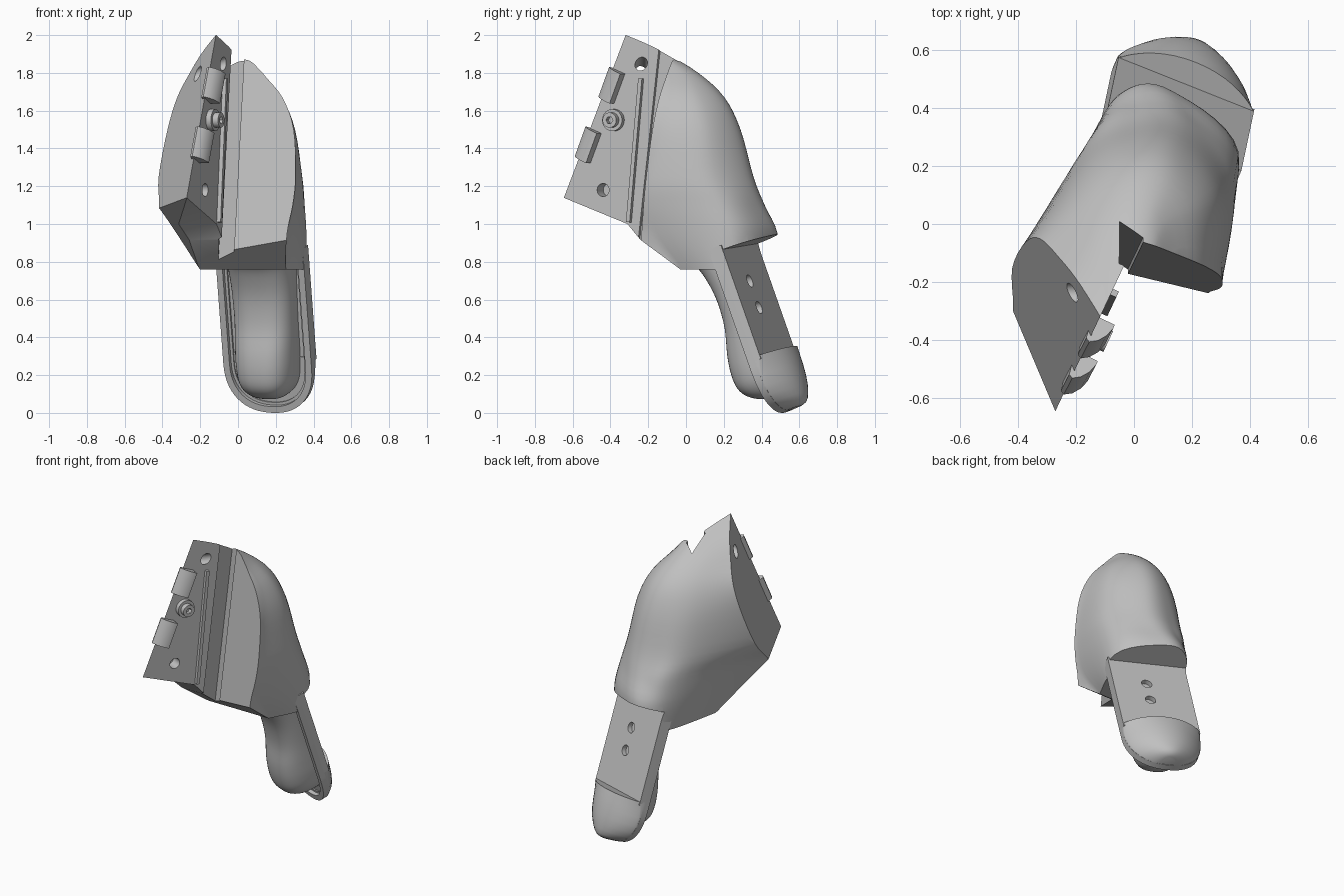
import bpy, bmesh, math
from mathutils import Vector

if "Cube" in bpy.data.objects:
    bpy.data.objects.remove(bpy.data.objects["Cube"])

V = Vector
grey = bpy.data.materials.new("plain grey")
grey.diffuse_color = (0.53, 0.53, 0.53, 1)
grey.use_nodes = True
grey.node_tree.nodes["Principled BSDF"].inputs["Base Color"].default_value = grey.diffuse_color


def finish(name, bm):
    bmesh.ops.recalc_face_normals(bm, faces=bm.faces)
    me = bpy.data.meshes.new(name)
    bm.to_mesh(me)
    bm.free()
    ob = bpy.data.objects.new(name, me)
    bpy.context.collection.objects.link(ob)
    me.materials.append(grey)
    return ob


def loft(name, rings):
    bm = bmesh.new()
    vs = [[bm.verts.new(p) for p in r] for r in rings]
    n = len(vs[0])
    for a, b in zip(vs, vs[1:]):
        for i in range(n):
            bm.faces.new((a[i], a[(i + 1) % n], b[(i + 1) % n], b[i]))
    bm.faces.new(vs[0])
    bm.faces.new(vs[-1])
    return finish(name, bm)


def spline(pts, n):
    out = []
    for i in range(len(pts) - 1):
        p0, p1, p2, p3 = pts[max(i - 1, 0)], pts[i], pts[i + 1], pts[min(i + 2, len(pts) - 1)]
        for k in range(n):
            t = k / n
            out.append(0.5 * (2 * p1 + (p2 - p0) * t + (2 * p0 - 5 * p1 + 4 * p2 - p3) * t * t
                              + (3 * p1 - p0 - 3 * p2 + p3) * t ** 3))
    return out + [pts[-1]]


def cut(ob, cutter):
    m = ob.modifiers.new("cut", 'BOOLEAN')
    m.operation, m.solver, m.object = 'DIFFERENCE', 'EXACT', cutter
    bpy.context.view_layer.objects.active = ob
    bpy.ops.object.modifier_apply(modifier=m.name)
    bpy.data.objects.remove(cutter, do_unlink=True)


def box(name, c, ax, size):
    x, y, z = [a * (s / 2) for a, s in zip(ax, size)]
    return loft(name, [[c + k * z - x - y, c + k * z + x - y, c + k * z + x + y, c + k * z - x + y]
                       for k in (-1, 1)])


def cylinder(name, c, axis, r, length, n=24):
    q = V(axis).normalized().to_track_quat('Z', 'Y')
    return loft(name, [[c + q @ V((r * math.cos(2 * math.pi * i / n), r * math.sin(2 * math.pi * i / n), h))
                        for i in range(n)] for h in (-length / 2, length / 2)])


def half_space(p, n):
    q = V(n).normalized().to_track_quat('Z', 'Y')
    return box("cutter", V(p) + q @ V((0, 0, 2)), [q @ V(a) for a in ((1, 0, 0), (0, 1, 0), (0, 0, 1))], (4, 4, 4))


# Finger frame: u across, v up, d towards the back
b = V((-0.07, -0.33, 0.94)).normalized()
w = V((0.924, -0.367, -0.062))
w = (w - b * w.dot(b)).normalized()
nb = b.cross(w)
UC, D0 = -0.03, 0.592


def F(u, v, d):
    return w * u + b * v + nb * d


# Main shell: horizontal sections through the back surface
sections = [
    (0.76, [(-.20, -.03), (-.13, .28), (-.05, .44), (.10, .46), (.36, .26), (.25, -.04)]),
    (0.95, [(-.30, -.15), (-.15, .29), (-.03, .46), (.13, .46), (.36, .24), (.26, -.19)]),
    (1.10, [(-.38, -.22), (-.15, .30), (.02, .41), (.18, .38), (.35, .18), (.29, -.21)]),
    (1.25, [(-.42, -.15), (-.18, .24), (.00, .345), (.18, .33), (.335, .12), (.305, -.20)]),
    (1.50, [(-.38, -.07), (-.17, .19), (.00, .28), (.15, .265), (.29, .10), (.295, -.14)]),
    (1.67, [(-.325, -.055), (-.14, .13), (.00, .20), (.12, .18), (.215, .06), (.235, -.10)]),
    (1.80, [(-.26, -.125), (-.135, .0), (-.03, .06), (.05, .055), (.10, .0), (.13, -.10)]),
    (1.91, [(-.195, -.21), (-.115, -.16), (-.05, -.125), (-.01, -.12), (.04, -.15), (.06, -.20)]),
    (2.015, [(-.11, -.34), (-.10, -.335), (-.09, -.33), (-.07, -.335), (-.05, -.35), (-.04, -.38)]),
]
rings = []
for z, pts in sections:
    pts = [V((x, y, z)) for x, y in pts]
    arc = spline(pts, 7)
    rings.append([pts[0] + V((-.29, -.54, 0))] + arc + [pts[-1] + V((0, -.55, 0))])
cols = [spline(list(c), 4) for c in zip(*rings)]
body = loft("main_shell", [list(r) for r in zip(*cols)])

# Flat side face and the underside
P1 = V((-.27, -.65, 1.14))
cut(body, half_space(P1, (-.396, -.147, .127)))
cut(body, half_space(P1, (-.074, -.045, -.086)))
under = [(-1.2, 1.36), (-.65, 1.14), (-.31, 1.0), (-.24, .915), (-.03, .76), (-.03, .2), (-1.2, .2)]
cut(body, loft("cutter", [[V((x, y, z)) for y, z in under] for x in (-1.5, 1.5)]))


# Corner between the mounting face and the front face, following a sloped line
def corner(z):
    return V((.005, -.06, 0)) + V((.052, .108, 0)) * (z - 1.84) + V((0, 0, z))


cut(body, loft("cutter", [[corner(z), corner(z) + V((-.47, -1, 0)), corner(z) + V((1, -1.2, 0)),
                           corner(z) + V((.95, -.25, 0))] for z in (.5, 2.3)]))
# V groove in that corner
cut(body, loft("cutter", [[corner(z) + V(o) for o in ((-.055, .07, 0), (.025, .01, 0), (.025, -.04, 0),
                                                     (-.03, -.10, 0), (-.06, -.085, 0))] for z in (.5, 2.3)]))
# Recess for the back pad, leaving a lip above it
cut(body, box("cutter", F(0, -.275, D0 + .5), (w, b, nb), (3, 2, 1)))

# Mounting face holes
nA = V((.905, -.425, 0)).normalized()


def on_face(y, z):
    return V((-.27 + .47 * (y + .65), y, z))


cut(body, cylinder("cutter", V((-.15, -.237, 1.82)), (.155, 0, .06), .033, .5))
cut(body, cylinder("cutter", on_face(-.44, 1.18), nA, .035, .16))

# Hinge tabs, rail and bolt on the mounting face
e = V((.172, .334, .927)).normalized()
f = e.cross(nA).normalized()
for i, (y, z) in enumerate(((-.395, 1.735), (-.52, 1.42))):
    c = on_face(y, z)
    prof = [(-.04, -.015), (.05, -.03), (.05, .055), (.035, .055), (.0, .045), (-.03, .025), (-.048, 0)]
    loft(f"hinge_tab_{i + 1}", [[c + f * p + nA * q + e * k for p, q in prof] for k in (-.085, .085)])
r0, r1 = on_face(-.235, 1.77), on_face(-.30, 1.01)
up = (r1 - r0).normalized()
box("rail", (r0 + r1) / 2, (up, nA, nA.cross(up).normalized()), ((r1 - r0).length, .04, .022))
bc = on_face(-.38, 1.55)
cylinder("bolt_flange", bc + nA * .012, nA, .058, .03, 32)
bolt = cylinder("bolt_head", bc + nA * .02, nA, .04, .08, 32)
cut(bolt, cylinder("cutter", bc + nA * .06, nA, .02, .06, 6))


# Finger back plate and rim
def half_width(v, hw=.252, lo=-.183, k=2.3):
    if v >= .08:
        return hw
    t = min(1, (.08 - v) / (.08 - lo))
    return hw * (1 - t ** k) ** (1 / k)


def outline(off, top=.75):
    n = 28
    pts = [(UC + .252 - off, top)]
    for i in range(n + 1):
        a = math.pi * i / n
        c, s = math.cos(a), math.sin(a)
        pts.append((UC + (.252 - off) * math.copysign(abs(c) ** .87, c), .08 - (.263 - off) * s ** .87))
    return pts + [(UC - .252 + off, top)]


def slab(name, off, d0, d1, top=.75):
    return loft(name, [[F(u, v, d) for u, v in outline(off, top)] for d in (d0, d1)])


plate = slab("finger_plate", 0, .553, D0)
cut(plate, half_space(F(0, .11, 0), -b))
for v in (.533, .384):
    cut(plate, cylinder("cutter", F(0, v, D0), nb, .034, .3))
rim = slab("finger_rim", 0, .515, .556)
cut(rim, slab("cutter", .035, .4, .7, .9))
inner_rim = slab("inner_rim", .035, .54, .557)
cut(inner_rim, slab("cutter", .05, .4, .7, .9))

# Fingertip pad: domed back surface running down to the rim
rings = []
for v, top, edge in ((.132, .68, .588), (.08, .684, .57), (.03, .685, .56), (-.03, .683, .556), (-.08, .678, .554),
                     (-.12, .67, .553), (-.15, .662, .552), (-.17, .648, .552), (-.179, .625, .552)):
    hw = half_width(v)
    ring = [F(UC - hw, v, .548)]
    for i in range(21):
        t = -math.cos(math.pi * i / 20)
        ring.append(F(UC + hw * t, v, edge + (top - edge) * (1 - abs(t) ** 2.1) ** .85))
    rings.append(ring + [F(UC + hw, v, .548)])
loft("fingertip_pad", rings)

# Front tongue with its rounded bulge
prof = [(.80, .26, .185), (.70, .345, .185), (.60, .38, .18), (.48, .395, .175), (.34, .382, .17), (.20, .342, .168),
        (.10, .326, .165), (.02, .331, .155), (-.035, .365, .13), (-.075, .43, .09), (-.09, .50, .05)]
rings = []
for v, d, hw in spline([V(p) for p in prof], 4):
    ring = []
    for i in range(25):
        a = math.pi * i / 24
        c, s = math.cos(a), max(0, math.sin(a))
        ring.append(F(UC + .01 + hw * math.copysign(abs(c) ** .75, c), v, .562 - (.562 - d) * s ** .7))
    rings.append(ring)
loft("finger_tongue", rings)

# Smooth shading with sharp edges kept
for ob in bpy.data.objects:
    ob.select_set(True)
    bpy.context.view_layer.objects.active = ob
bpy.ops.object.shade_smooth_by_angle(angle=math.radians(36))
